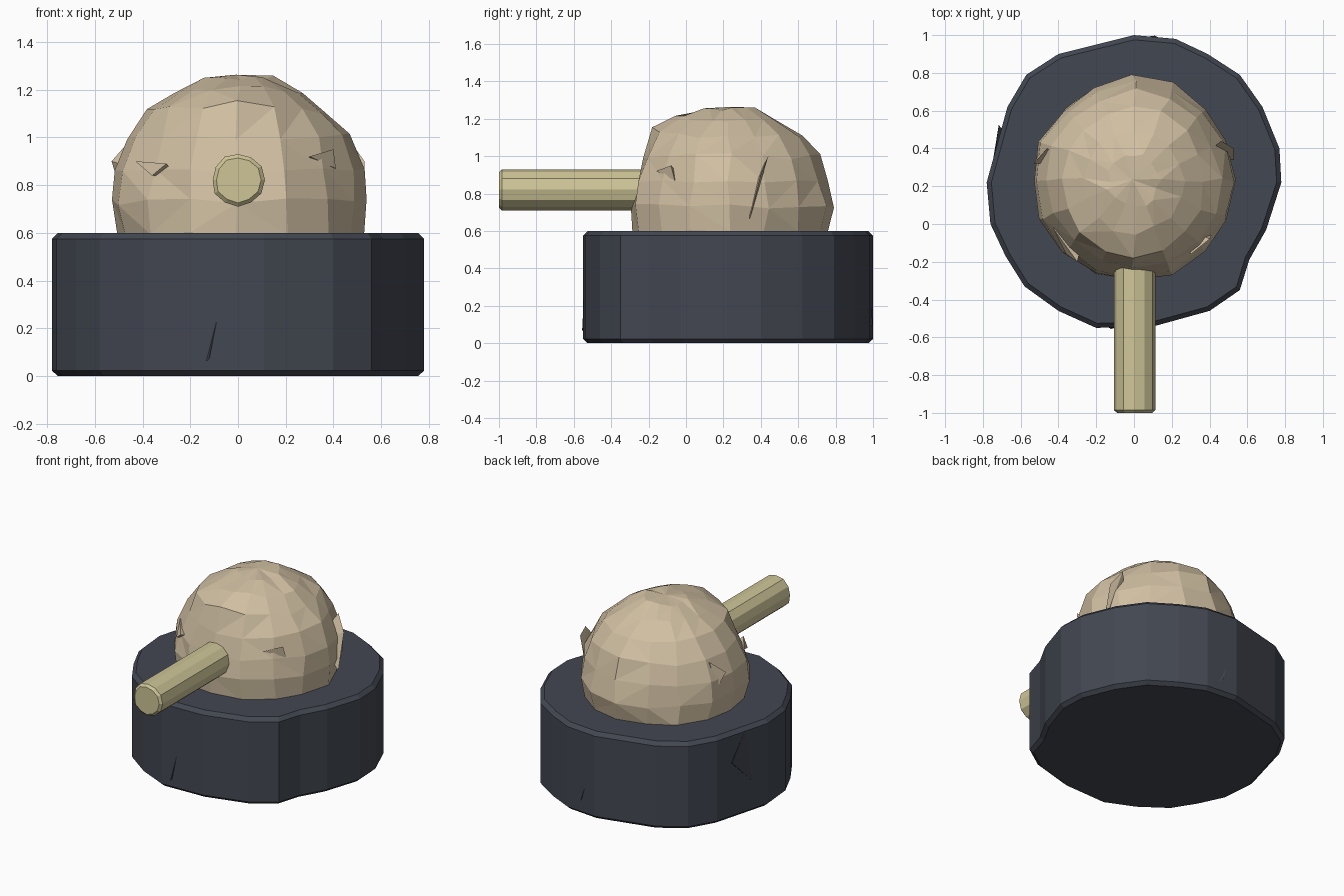
import bpy, bmesh, random
from math import radians, sin, cos, pi
from mathutils import Vector, Matrix

random.seed(7)
if "Cube" in bpy.data.objects:
    bpy.data.objects.remove(bpy.data.objects["Cube"], do_unlink=True)


def material(name, colour):
    m = bpy.data.materials.new(name)
    m.use_nodes = True
    m.diffuse_color = (*colour, 1)
    node = m.node_tree.nodes["Principled BSDF"]
    node.inputs["Base Color"].default_value = (*colour, 1)
    node.inputs["Roughness"].default_value = 0.9
    return m


SLATE = material("slate grey", (0.055, 0.063, 0.082))
SAND = material("sandstone", (0.63, 0.52, 0.36))
STRAW = material("straw yellow", (0.62, 0.56, 0.31))
CENTRE = Vector((0, 0.22, 0))


def finish(name, bm, mat):
    bmesh.ops.recalc_face_normals(bm, faces=bm.faces)
    mesh = bpy.data.meshes.new(name)
    bm.to_mesh(mesh)
    bm.free()
    mesh.materials.append(mat)
    ob = bpy.data.objects.new(name, mesh)
    bpy.context.collection.objects.link(ob)
    return ob


def loft(bm, rings):
    """Closed skin through rings of equal point count."""
    loops = [[bm.verts.new(p) for p in ring] for ring in rings]
    n = len(loops[0])
    for a, b in zip(loops, loops[1:]):
        for i in range(n):
            j = (i + 1) % n
            bm.faces.new((a[i], a[j], b[j], b[i]))
    bm.faces.new(loops[0])
    bm.faces.new(loops[-1])


# Drum base: irregular hewn outline with a small chamfer top and bottom
outline = [(0, 1), (.22, .98), (.39, .9), (.56, .79), (.68, .62), (.77, .4),
           (.78, .22), (.7, -.03), (.61, -.19), (.56, -.35), (.4, -.46),
           (.11, -.54), (-.2, -.55), (-.4, -.46), (-.58, -.33), (-.68, -.17),
           (-.76, 0), (-.78, .22), (-.67, .62), (-.57, .79), (-.4, .9)]


def base_ring(z, inset):
    ring = []
    for x, y in outline:
        d = Vector((x, y, 0)) - CENTRE
        ring.append(CENTRE + d * (1 - inset / d.length) + Vector((0, 0, z)))
    return ring


bm = bmesh.new()
loft(bm, [base_ring(z, i) for z, i in ((0, .025), (.022, 0), (.575, 0), (.6, .025))])
finish("drum_base", bm, SLATE)


# Hewn splinters standing slightly proud of the drum wall
def splinter(name, corners):
    bm = bmesh.new()
    verts = []
    for deg, z, r in corners + [(corners[1][0], .3, .6)]:
        a = radians(deg)
        verts.append(bm.verts.new(CENTRE + Vector((r * sin(a), -r * cos(a), z))))
    for tri in ((0, 1, 2), (0, 1, 3), (1, 2, 3), (2, 0, 3)):
        bm.faces.new([verts[i] for i in tri])
    finish(name, bm, SLATE)


splinter("front_splinter", [(-14, .01, .755), (-3, .47, .755), (-9, .07, .785)])
splinter("right_splinter", [(93, .13, .755), (105, .59, .755), (113, .4, .778)])
splinter("left_splinter", [(-93, .13, .76), (-104, .58, .755), (-113, .4, .778)])
splinter("back_splinter", [(166, .05, .765), (180, .45, .76), (172, .1, .785)])
splinter("corner_splinter", [(-55, .58, .76), (-38, .38, .765), (-48, .36, .785)])

# Rough dome: faceted sphere, pushed at a few spots and jittered
bm = bmesh.new()
bmesh.ops.create_uvsphere(bm, u_segments=16, v_segments=12, radius=0.537)
# spot direction, push distance, reach
spots = [((0, -.39, .46), .07, .2), ((-.22, -.35, .36), .035, .16),
         ((.22, -.35, .36), .035, .16), ((.12, .55, .02), .03, .2),
         ((.05, .46, .3), .04, .18), ((.54, .12, 0), .03, .17),
         ((-.5, .1, .18), .03, .15), ((.1, .12, .53), .02, .15),
         ((.4, .14, .34), -.03, .16), ((0, -.5, .14), -.03, .2),
         ((.36, .2, -.05), -.03, .2), ((-.35, -.34, .16), -.03, .17),
         ((-.35, .38, .1), -.03, .16), ((.34, -.36, .12), -.02, .17)]
for v in bm.verts:
    d = v.co.normalized()
    push = random.uniform(-.012, .012)
    for where, amount, reach in spots:
        gap = (d * .537 - Vector(where).normalized() * .537).length
        push += amount * max(0, 1 - gap / reach)
    slide = Vector([random.uniform(-.014, .014) for _ in range(3)])
    slide -= d * slide.dot(d)
    v.co += d * push + slide
bmesh.ops.triangulate(bm, faces=[f for f in bm.faces if random.random() < .55])
bmesh.ops.translate(bm, verts=bm.verts, vec=(0, .23, .73))
cut = bmesh.ops.bisect_plane(bm, geom=bm.verts[:] + bm.edges[:] + bm.faces[:],
                             plane_co=(0, 0, .56), plane_no=(0, 0, 1), clear_inner=True)
bmesh.ops.edgeloop_fill(bm, edges=[e for e in cut["geom_cut"]
                                   if isinstance(e, bmesh.types.BMEdge)])
finish("dome", bm, SAND)

# Thin shards on the dome
shards = [((-.43, -.02, .9), (-.36, -.16, .84), (-.3, -.2, .89)),
          ((.3, -.16, .92), (.41, -.06, .87), (.4, -.08, .95)),
          ((.53, .34, .66), (.53, .4, .9), (.46, .44, 1.0)),
          ((-.53, .32, .9), (-.5, .38, .8), (-.46, .4, .98))]
bm = bmesh.new()
core = Vector((0, .23, .73))
for tri in shards:
    a, b, c = (bm.verts.new(p) for p in tri)
    tip = bm.verts.new(core.lerp(sum((v.co for v in (a, b, c)), Vector()) / 3, .7))
    for f in ((a, b, c), (a, b, tip), (b, c, tip), (c, a, tip)):
        bm.faces.new(f)
finish("dome_shards", bm, SAND)


# Barrel: slightly uneven rod with chamfered muzzle
wobble = [random.uniform(-.004, .004) for _ in range(12)]


def barrel_ring(y, r):
    return [Vector(((r + w) * cos(i * pi / 6), y, .822 + (r + w) * sin(i * pi / 6)))
            for i, w in enumerate(wobble)]


bm = bmesh.new()
loft(bm, [barrel_ring(y, r) for y, r in ((-1, .094), (-.985, .11), (0, .11))])
finish("barrel", bm, STRAW)
